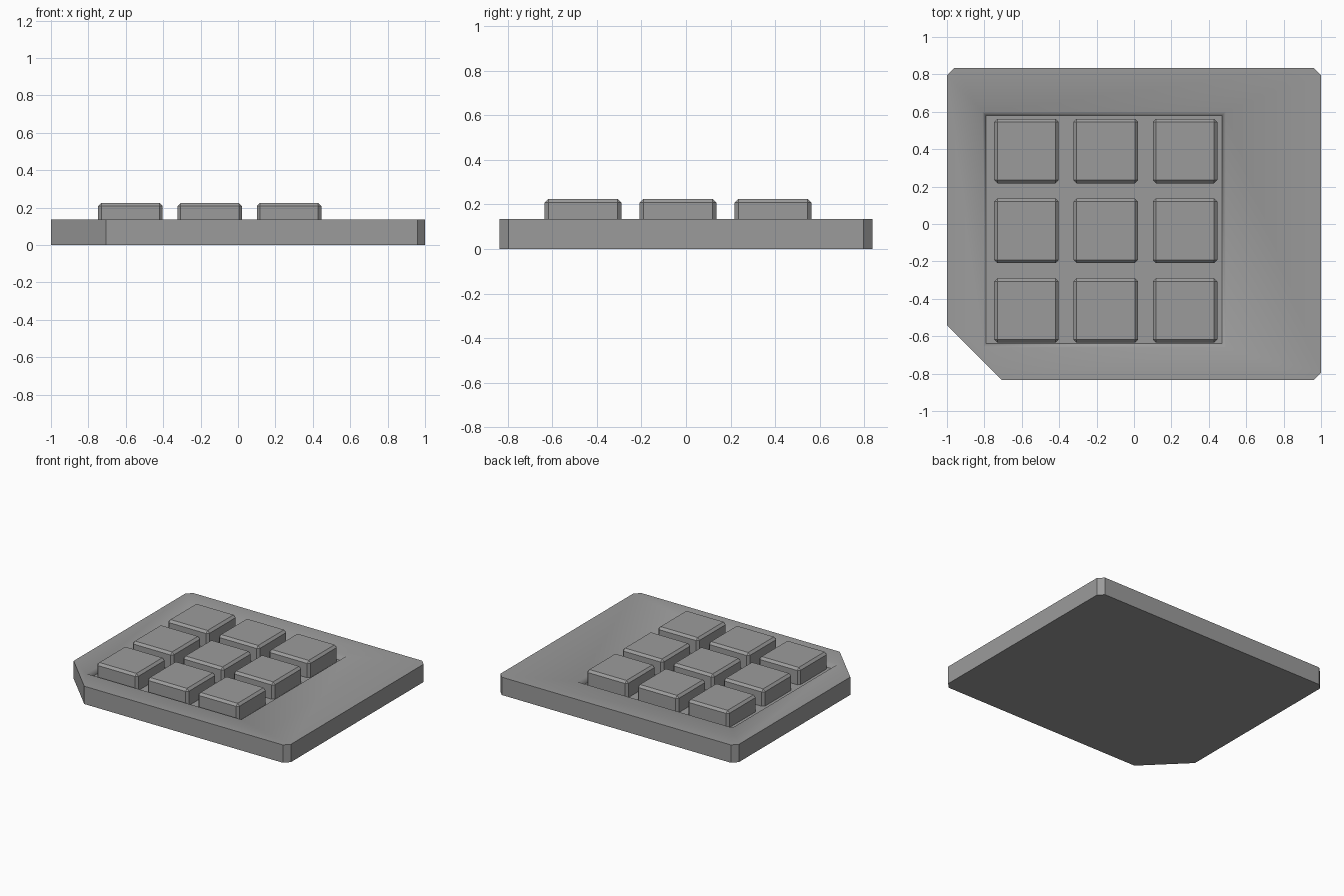
import bpy
import bmesh

if "Cube" in bpy.data.objects:
    bpy.data.objects.remove(bpy.data.objects["Cube"], do_unlink=True)

grey = bpy.data.materials.new("matte_grey")
grey.use_nodes = True
grey.diffuse_color = (0.33, 0.33, 0.33, 1)
grey.node_tree.nodes["Principled BSDF"].inputs["Base Color"].default_value = (0.33, 0.33, 0.33, 1)

HX, HY = 1.0, 0.835        # half size of the tray
RIM, FLOOR = 0.135, 0.10   # heights of the rim and the recessed floor
KEY, KEY_TOP = 0.345, 0.225


def finish(bm, name):
    bmesh.ops.recalc_face_normals(bm, faces=bm.faces)
    mesh = bpy.data.meshes.new(name)
    bm.to_mesh(mesh)
    bm.free()
    mesh.materials.append(grey)
    obj = bpy.data.objects.new(name, mesh)
    bpy.context.collection.objects.link(obj)
    return obj


def rectangle(x0, x1, y0, y1, grow=0.0):
    x0, x1, y0, y1 = x0 - grow, x1 + grow, y0 - grow, y1 + grow
    return [(x0, y0), (x1, y0), (x1, y1), (x0, y1)]


def make_tray():
    """Plate with clipped corners and a sloped rectangular recess."""
    bm = bmesh.new()
    c, big = 0.04, 0.295   # small and large corner cuts
    outline = [(-HX + big, -HY), (HX - c, -HY), (HX, -HY + c), (HX, HY - c),
               (HX - c, HY), (-HX + c, HY), (-HX, HY - c), (-HX, -HY + big)]
    recess = (-0.79, 0.47, -0.64, 0.58)

    def ring(points, z):
        return [bm.verts.new((x, y, z)) for x, y in points]

    base, edge = ring(outline, 0), ring(outline, RIM)
    lip = ring(rectangle(*recess, grow=0.02), RIM)
    floor = ring(rectangle(*recess), FLOOR)

    bm.faces.new(base[::-1])
    bm.faces.new(floor)
    for i in range(8):
        j = (i + 1) % 8
        bm.faces.new((base[i], base[j], edge[j], edge[i]))
    # Rim and recess walls share soft shading
    for i in range(4):
        j = (i + 1) % 4
        a, b, d = edge[2 * i], edge[2 * i + 1], edge[(2 * i + 2) % 8]
        for loop in ((a, b, lip[j], lip[i]), (b, d, lip[j]),
                     (lip[i], lip[j], floor[j], floor[i])):
            bm.faces.new(loop).smooth = True
    return finish(bm, "tray")


def make_key(name, x, y):
    """Square key with chamfered sides and top."""
    bm = bmesh.new()
    bmesh.ops.create_cube(bm, size=1)
    height = KEY_TOP - FLOOR
    bmesh.ops.scale(bm, vec=(KEY, KEY, height), verts=bm.verts)
    bmesh.ops.translate(bm, vec=(x, y, FLOOR + height / 2), verts=bm.verts)
    edges = [e for e in bm.edges if any(v.co.z > FLOOR + 0.01 for v in e.verts)]
    bmesh.ops.bevel(bm, geom=edges, offset=0.017, offset_type='OFFSET',
                    segments=1, affect='EDGES', profile=0.5)
    return finish(bm, name)


make_tray()
for row in range(3):
    for col in range(3):
        make_key(f"key_row{row + 1}_column{col + 1}",
                 -0.575 + col * 0.424, -0.462 + row * 0.426)
